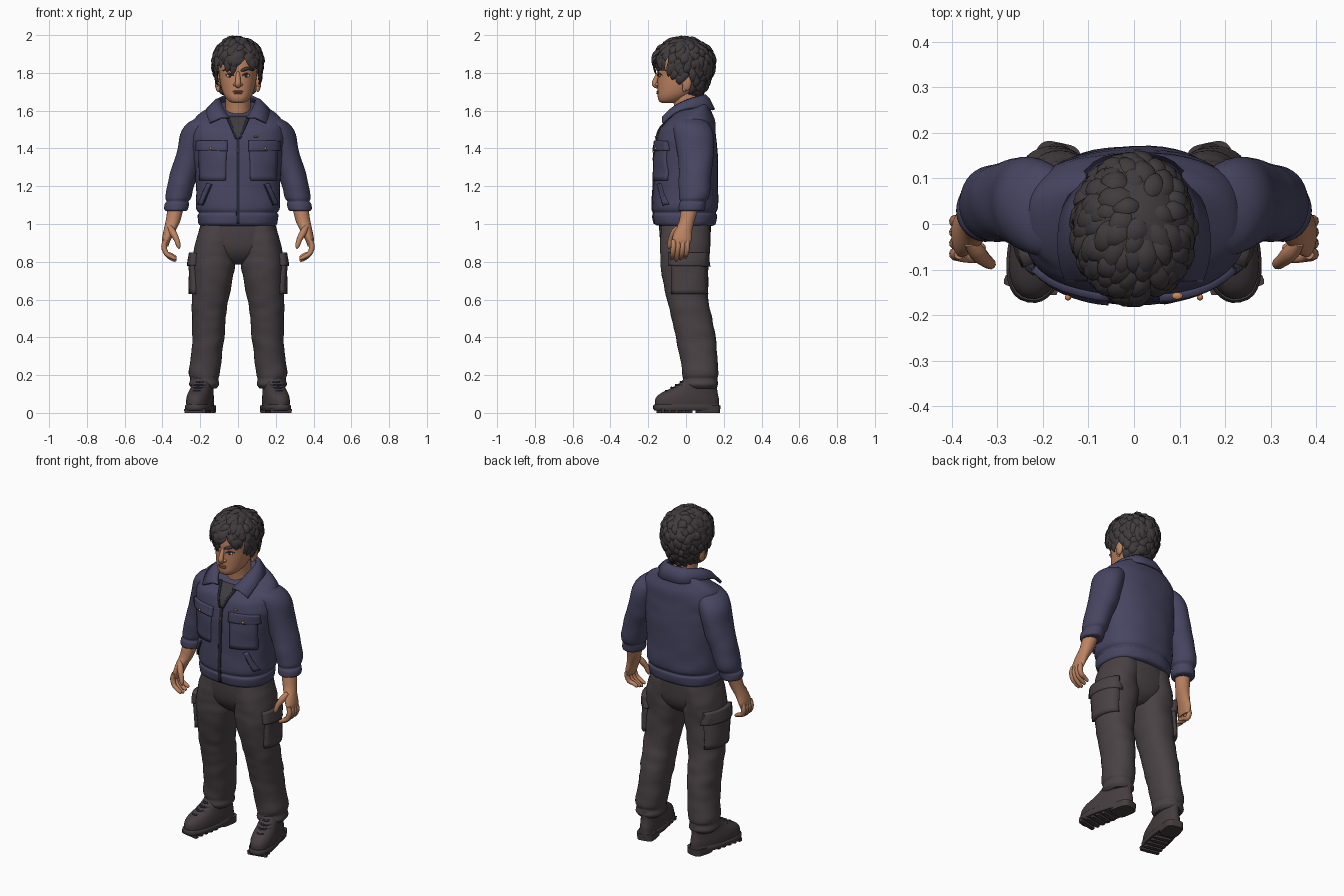
import bpy, bmesh, math, random
from mathutils import Vector, noise
from mathutils.bvhtree import BVHTree

random.seed(4)
if "Cube" in bpy.data.objects:
    bpy.data.objects.remove(bpy.data.objects["Cube"])


def material(name, *rgb):
    m = bpy.data.materials.new(name)
    m.use_nodes = True
    m.diffuse_color = (*rgb, 1)
    m.node_tree.nodes["Principled BSDF"].inputs["Base Color"].default_value = (*rgb, 1)
    return m


JACKET = material("navy_cloth", .063, .06, .12)
SEAM = material("dark_navy_trim", .02, .02, .035)
TROUSERS = material("brown_grey_twill", .068, .054, .059)
BOOTS = material("dark_leather", .06, .046, .049)
HAIR = material("dark_hair", .052, .043, .046)
SKIN = material("tan_skin", .5, .225, .12)
LIPS = material("lip_tone", .32, .125, .08)
SHIRT = material("charcoal_shirt", .05, .045, .05)
BRASS = material("brass", .6, .25, .09)
WHITE = material("eye_white", .55, .5, .46)


def build(name, verts, faces, mat, thick=0):
    me = bpy.data.meshes.new(name)
    me.from_pydata(verts, [], faces)
    bm = bmesh.new()
    bm.from_mesh(me)
    bmesh.ops.recalc_face_normals(bm, faces=bm.faces)
    bm.to_mesh(me)
    bm.free()
    me.materials.append(mat)
    me.shade_smooth()
    me.set_sharp_from_angle(angle=math.radians(50))
    ob = bpy.data.objects.new(name, me)
    bpy.context.collection.objects.link(ob)
    if thick:
        mod = ob.modifiers.new("thickness", "SOLIDIFY")
        mod.thickness, mod.offset = thick, 0
    return ob


def spline(rows, steps):
    out, last = [], len(rows) - 1
    for i in range(last):
        four = rows[max(i - 1, 0)], rows[i], rows[i + 1], rows[min(i + 2, last)]
        for k in range(steps):
            t = k / steps
            out.append(tuple(q + t / 2 * (r - p + t * (2*p - 5*q + 4*r - s + t * (3 * (q - r) + s - p)))
                             for p, q, r, s in zip(*four)))
    return out + [rows[-1]]


def bridge(name, rings, mat):
    n = len(rings[0])
    faces = [(i*n + j, i*n + (j + 1) % n, (i + 1)*n + (j + 1) % n, (i + 1)*n + j)
             for i in range(len(rings) - 1) for j in range(n)]
    total = n * len(rings)
    faces += [tuple(range(n)), tuple(range(total - n, total))]
    return build(name, [v for ring in rings for v in ring], faces, mat)


def loft(name, rows, mat, s=1, power=2.0, fold=0, steps=4, sides=36, warp=None):
    """Horizontal rounded sections: x, y, z, half width, half depth."""
    rings = []
    for x, y, z, rx, ry in spline(rows, steps):
        ring = []
        for j in range(sides):
            a = math.tau * j / sides
            c, d = math.cos(a), math.sin(a)
            u = math.copysign(abs(c) ** (2 / power), c) * rx
            v = math.copysign(abs(d) ** (2 / power), d) * ry
            k = 1 + fold * noise.noise(Vector(((x + u) * 9, (y + v) * 9, z * 20 + x * 30)))
            p = Vector((s * (x + u * k), y + v * k, z))
            ring.append(warp(p) if warp else p)
        rings.append(ring)
    return bridge(name, rings, mat)


def tube(name, rows, mat, s=1, flat=1, sides=10, steps=3, up=None):
    """Swept tube: x, y, z, radius."""
    rows = spline(rows, steps)
    pts = [Vector((s * r[0], r[1], r[2])) for r in rows]
    rings = []
    for i, p in enumerate(pts):
        t = pts[min(i + 1, len(pts) - 1)] - pts[max(i - 1, 0)]
        side = t.cross(up or Vector((.13, 1, .21))).normalized()
        high = side.cross(t).normalized()
        angles = [math.tau * j / sides for j in range(sides)]
        rings.append([p + rows[i][3] * (side * math.cos(a) + high * flat * math.sin(a)) for a in angles])
    return bridge(name, rings, mat)


def blob(name, loc, size, mat):
    rows = [(loc[0], loc[1], loc[2] - size[2] * math.cos(a), size[0] * math.sin(a), size[1] * math.sin(a))
            for a in [.05 + (math.pi - .1) * i / 10 for i in range(11)]]
    return loft(name, rows, mat, steps=1, sides=16)


def surface(ob):
    me = ob.data
    return BVHTree.FromPolygons([v.co for v in me.vertices], [list(p.vertices) for p in me.polygons])


def plate(name, tree, corners, mat, thick=.009, side=0, n=8):
    """Quad patch laid on a surface, cast from the front or from one side."""
    a, b, c, d = map(Vector, corners)
    verts = []
    for i in range(n + 1):
        for j in range(n + 1):
            u, v = a.lerp(b, j / n).lerp(d.lerp(c, j / n), i / n)
            start = Vector((side, u, v)) if side else Vector((u, -1, v))
            hit = tree.ray_cast(start, Vector((-side, 0 if side else 1, 0)))[0]
            verts.append(hit or tree.find_nearest(Vector((side * .24, u, v) if side else (u, -.1, v)))[0])
    m = n + 1
    faces = [(i*m + j, i*m + j + 1, i*m + m + j + 1, i*m + m + j) for i in range(n) for j in range(n)]
    return build(name, verts, faces, mat, thick)


# Jacket body with gathered hem and raised back neck
def neck_tilt(p):
    p.z += .45 * p.y * min(1, max(0, (p.z - 1.5) / .1))
    return p


torso = loft("jacket_body", [
    (0, 0, .99, .19, .14), (0, -.005, 1, .208, .163), (0, -.005, 1.045, .214, .169), (0, -.005, 1.06, .207, .163),
    (0, -.004, 1.09, .222, .173), (0, -.002, 1.2, .222, .171), (0, 0, 1.35, .235, .168), (0, .003, 1.45, .248, .159),
    (0, .01, 1.52, .242, .145), (0, .01, 1.56, .222, .125), (0, .013, 1.59, .165, .107), (0, .015, 1.61, .085, .09)],
    JACKET, power=2.4, fold=.025, sides=56, warp=neck_tilt)
front = surface(torso)

# Collar, opened at the front
half = [(0, .1, 1.68, 0, .148, 1.605), (.06, .085, 1.678, .085, .132, 1.607), (.092, .03, 1.662, .15, .04, 1.615),
        (.088, -.03, 1.637, .165, -.04, 1.598), (.072, -.085, 1.6, .16, -.09, 1.565), (.046, -.12, 1.562, .15, -.122, 1.535)]
rows = spline([(-r[0], r[1], r[2], -r[3], r[4], r[5]) for r in half[:0:-1]] + half, 4)
cv = []
for r in rows:
    top, low = Vector(r[:3]), Vector(r[3:])
    cv += [top, top.lerp(low, .4) + Vector((0, 0, .012)), low]
build("collar", cv, [(i*3 + j, i*3 + j + 1, i*3 + j + 4, i*3 + j + 3)
                     for i in range(len(rows) - 1) for j in (0, 1)], JACKET, .014)

# Shirt opening, zip and pockets
plate("shirt_front", front, [(-.055, 1.568), (.055, 1.568), (.006, 1.45), (-.006, 1.45)], SHIRT)
plate("zip", front, [(-.009, 1.46), (.009, 1.46), (.009, 1), (-.009, 1)], SEAM, n=24)
blob("zip_pull", (0, -.172, 1.39), (.004, .006, .014), BRASS)
blob("chest_pin", (.095, -.158, 1.462), (.012, .008, .005), BRASS)
for s in (1, -1):
    plate("neck_edge", front, [(s * .05, 1.57), (s * .066, 1.57), (s * .014, 1.45), (s * .003, 1.45)], SEAM, .016)
    plate("chest_pocket", front, [(s * .06, 1.42), (s * .205, 1.42), (s * .2, 1.23), (s * .065, 1.23)], JACKET, .016)
    plate("pocket_flap", front, [(s * .055, 1.44), (s * .215, 1.44), (s * .215, 1.39), (s * .055, 1.385)], JACKET, .03)
    plate("hand_welt", front, [(s * .14, 1.21), (s * .16, 1.215), (s * .207, 1.105), (s * .187, 1.1)], JACKET, .02)
    plate("hand_slit", front, [(s * .136, 1.208), (s * .14, 1.21), (s * .187, 1.1), (s * .183, 1.098)], SEAM)
    blob("flap_button", (s * .145, -.161, 1.4), (.007, .007, .007), BRASS)

    # Sleeve with pushed-up cuff
    loft("sleeve", [
        (.17, .02, 1.565, .04, .06), (.187, .025, 1.535, .075, .095), (.21, .035, 1.49, .085, .105),
        (.235, .045, 1.42, .082, .1), (.262, .05, 1.33, .078, .092), (.283, .05, 1.27, .076, .088),
        (.303, .048, 1.2, .073, .084), (.318, .042, 1.14, .07, .077), (.322, .038, 1.12, .06, .068),
        (.326, .033, 1.105, .066, .07), (.328, .03, 1.075, .062, .067), (.33, .028, 1.068, .048, .052)],
        JACKET, s, fold=.085)

    # Forearm, palm, fingers and thumb
    loft("forearm_and_palm", [
        (.325, .03, 1.12, .042, .046), (.335, .015, 1.06, .041, .044), (.346, .003, 1.01, .038, .041),
        (.364, -.015, .96, .031, .047), (.379, -.022, .915, .023, .051), (.382, -.025, .88, .012, .04)], SKIN, s, sides=20)
    for i in range(4):
        y, drop = -.066 + .024 * i, .008 * abs(i - 1)
        tube("finger", [(.384, y, .915, .012), (.392, y, .88, .0145), (.38, y - .004, .845, .0135),
                        (.355, y - .008, .82 + drop, .012), (.332, y - .01, .808 + drop, .009), (.326, y - .01, .806 + drop, .002)], SKIN, s)
    tube("thumb", [(.362, -.04, .985, .012), (.345, -.062, .955, .019), (.326, -.08, .92, .015),
                   (.315, -.088, .885, .012), (.312, -.09, .868, .003)], SKIN, s)

    # Trouser leg and cargo pocket
    leg = loft("trouser_leg", [
        (.1, -.005, 1.02, .09, .125), (.115, -.005, .93, .102, .132), (.124, -.005, .85, .112, .13),
        (.132, -.005, .75, .112, .124), (.147, .01, .6, .097, .11), (.153, .03, .5, .09, .106),
        (.158, .05, .4, .085, .105), (.166, .066, .3, .081, .1), (.178, .076, .21, .083, .096),
        (.178, .076, .18, .075, .089), (.178, .076, .15, .079, .093), (.178, .076, .13, .065, .08)],
        TROUSERS, s, power=2.2, fold=.06, steps=6)
    thigh = surface(leg)
    plate("cargo_pocket", thigh, [(-.075, .82), (.1, .82), (.105, .63), (-.07, .63)], TROUSERS, .035, s)
    plate("cargo_flap", thigh, [(-.085, .845), (.105, .845), (.108, .775), (-.085, .78)], TROUSERS, .05, s)

    # Boot, with toes turned out
    boot = [loft("boot_upper", [
        (0, .003, .03, .06, .172), (0, .003, .07, .061, .172), (0, .012, .1, .058, .157), (0, .04, .13, .054, .125),
        (0, .07, .165, .054, .098), (0, .08, .21, .05, .08)], BOOTS, power=2.3),
        loft("boot_sole", [(0, 0, .012, .06, .172), (0, 0, .02, .065, .179), (0, 0, .038, .065, .179),
                           (0, 0, .045, .06, .174)], BOOTS, power=2.4, steps=1),
        loft("boot_heel", [(0, .115, 0, .055, .062), (0, .115, .04, .057, .064)], BOOTS, power=4, steps=1)]
    for i in range(5):
        y = -.14 + i * .038
        boot.append(loft("sole_lug", [(0, y, 0, .05, .012), (0, y, .02, .053, .013)], BOOTS, power=6, steps=1, sides=16))
    for y, z in ((-.112, .116), (-.083, .133), (-.058, .148), (-.032, .164)):
        boot.append(tube("lace", [(-.035, y + .03, z - .004, .005), (0, y, z, .006), (.035, y + .03, z - .004, .005)], SEAM))
    for ob in boot:
        for v in ob.data.vertices:
            v.co.x *= 1.03 - .8 * v.co.y
        ob.location, ob.rotation_euler.z = (s * .197, .003, 0), s * .21

loft("trouser_seat", [(0, -.005, 1.02, .19, .138), (0, -.005, .94, .212, .135), (0, -.003, .87, .2, .125),
                      (0, 0, .82, .13, .1), (0, 0, .785, .05, .06)], TROUSERS, power=2.3)

# Neck and head
loft("neck", [(0, .02, 1.54, .07, .075), (0, .01, 1.62, .066, .072), (0, 0, 1.68, .066, .072), (0, 0, 1.73, .06, .07)], SKIN)
head = loft("head", [
    (0, -.1, 1.64, .02, .025), (0, -.088, 1.648, .045, .053), (0, -.07, 1.668, .065, .079), (0, -.05, 1.695, .08, .1),
    (0, -.025, 1.74, .093, .126), (0, -.012, 1.79, .1, .138), (0, -.008, 1.84, .104, .141),
    (0, -.005, 1.9, .098, .13), (0, 0, 1.95, .06, .08), (0, 0, 1.96, .02, .03)], SKIN, power=2.2)
face = surface(head)


def on_face(x, z, out=0):
    return face.ray_cast(Vector((x, -1, z)), Vector((0, 1, 0)))[0] - Vector((0, out, 0))


tube("nose", [(0, -.143, 1.805, .008), (0, -.151, 1.785, .012), (0, -.161, 1.76, .014), (0, -.166, 1.742, .016),
              (0, -.152, 1.73, .013), (0, -.14, 1.727, .004)], SKIN, up=Vector((1, 0, 0)))
blob("upper_lip", on_face(0, 1.702), (.03, .006, .005), LIPS)
blob("lower_lip", on_face(0, 1.692), (.025, .008, .005), LIPS)
for s in (1, -1):
    blob("nostril", (s * .015, -.15, 1.738), (.011, .014, .009), SKIN)
    blob("eye", on_face(s * .043, 1.785), (.019, .005, .009), WHITE)
    blob("iris", on_face(s * .043, 1.786, .002), (.009, .005, .009), SEAM)
    tube("eyelid", [(*on_face(s * x, z, .004), r) for x, z, r in
                    ((.022, 1.786, .002), (.043, 1.797, .004), (.066, 1.787, .002))], HAIR)
    tube("eyebrow", [(*on_face(s * x, z, .002), r) for x, z, r in
                     ((.014, 1.811, .004), (.03, 1.817, .009), (.055, 1.823, .008), (.08, 1.812, .002))], HAIR)
    blob("ear", (s * .108, .004, 1.752), (.015, .025, .048), SKIN)
    blob("ear_lobe", (s * .105, -.008, 1.718), (.01, .012, .02), SKIN)


# Hair: a close cap under layered, swept locks
def scalp(d, grow=1.0):
    return Vector((d.x * .122, d.y * .148 - .01, d.z * (.124 if d.z > 0 else .19))) * grow + Vector((0, 0, 1.857))


def has_hair(p):
    return p.z > (1.885 if p.y < -.075 else 1.79 if p.y < .035 else 1.705)


bm = bmesh.new()
bmesh.ops.create_uvsphere(bm, u_segments=40, v_segments=28, radius=1)
for v in bm.verts:
    v.co = scalp(v.co.normalized())
bmesh.ops.delete(bm, geom=[v for v in bm.verts if not has_hair(v.co)], context="VERTS")
bm.verts.index_update()
build("hair_cap", [v.co.copy() for v in bm.verts], [[v.index for v in f.verts] for f in bm.faces], HAIR, .012)
bm.free()

crown = Vector((.25, .4, 1)).normalized()
for i in range(330):
    z = 1 - 2 * (i + .5) / 330
    a, r = i * 2.4, math.sqrt(1 - z * z)
    d = Vector((r * math.cos(a), r * math.sin(a), z))
    if not has_hair(scalp(d)):
        continue
    flow = (d * crown.dot(d) - crown).normalized()
    flow = flow + d.cross(flow) * random.uniform(-.1, .5)
    if d.y < -.4:
        flow.x += .5 if d.x > .25 else -.5
    reach, lift, wide = random.uniform(.45, .7), random.uniform(.05, .13), random.uniform(.018, .025)
    reach *= .6 if z < .1 else 1
    path = []
    for t, w in ((0, .4), (.3, 1), (.6, .85), (.85, .45), (1, .03)):
        q = scalp((d + flow * reach * t).normalized(), 1 + lift * math.sin(t * 2.2))
        path.append((*q, w * wide))
    tube("hair_lock", path, HAIR, flat=.4, sides=6, steps=2, up=d)
